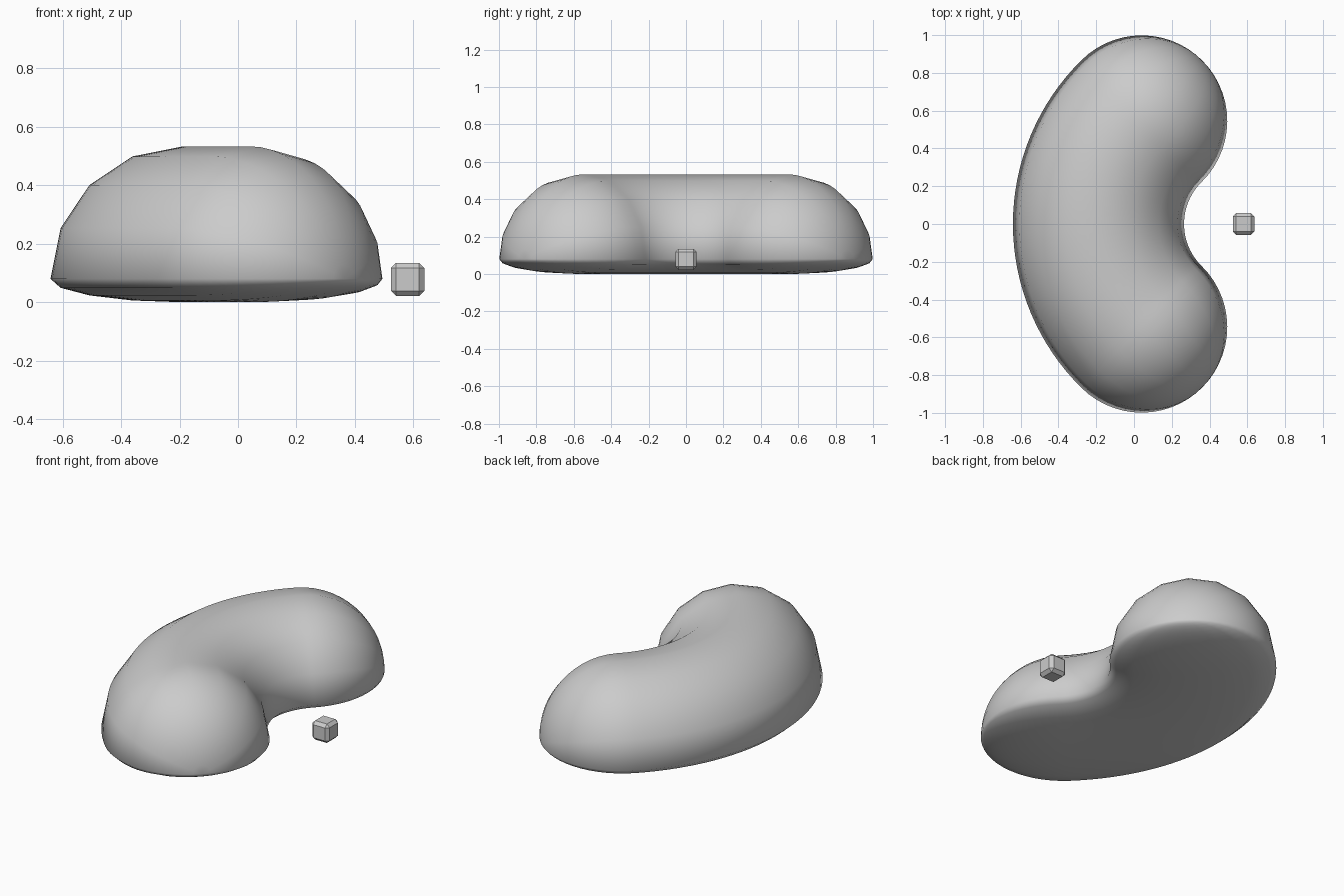
import bpy, bmesh
from math import sin, cos, pi, radians

if "Cube" in bpy.data.objects:
    bpy.data.objects.remove(bpy.data.objects["Cube"])

PIVOT_X, BEND_R, TUBE_R = 0.577, 0.765, 0.453   # bend centre, spine radius, body radius
RIM_Z, SIDES = 0.08, 16                         # height of the rim, cross-section sides
END = radians(45.5)
CAP, SPINE = 14, 32


def finish(bm, name, smooth):
    bmesh.ops.recalc_face_normals(bm, faces=bm.faces)
    for f in bm.faces:
        f.smooth = smooth
    mesh = bpy.data.meshes.new(name)
    bm.to_mesh(mesh)
    bm.free()
    ob = bpy.data.objects.new(name, mesh)
    bpy.context.collection.objects.link(ob)
    return ob


def spine_point(phi, push):
    """Point on the curved spine, pushed along its tangent."""
    return (PIVOT_X - BEND_R * cos(phi) + push * sin(phi),
            BEND_R * sin(phi) + push * cos(phi))


# Stations along the body: (spine angle, tangent push, section radius)
start = [(-END, -TUBE_R * cos(a), TUBE_R * sin(a))
         for a in (pi / 2 * i / CAP for i in range(1, CAP))]
middle = [(END * (2 * i / SPINE - 1), 0, TUBE_R) for i in range(SPINE + 1)]
finish_cap = [(-p, -d, r) for p, d, r in reversed(start)]

# Kidney-shaped body: domed top, shallow belly underneath
bm = bmesh.new()
rings = []
for phi, push, r in start + middle + finish_cap:
    cx, cy = spine_point(phi, push)
    ring = []
    for k in range(SIDES):
        t = 2 * pi * k / SIDES
        out, up = r * cos(t), r * sin(t)
        if up < 0:
            up *= RIM_Z / TUBE_R
        ring.append(bm.verts.new((cx - out * cos(phi), cy + out * sin(phi), RIM_Z + up)))
    rings.append(ring)
for a, b in zip(rings, rings[1:]):
    for k in range(SIDES):
        n = (k + 1) % SIDES
        bm.faces.new((a[k], a[n], b[n], b[k]))
# Close both tips with a fan
for ring, s in ((rings[0], -1), (rings[-1], 1)):
    x, y = spine_point(s * END, s * TUBE_R)
    tip = bm.verts.new((x, y, RIM_Z))
    for k in range(SIDES):
        bm.faces.new((ring[k], ring[(k + 1) % SIDES], tip))
finish(bm, "kidney_body", True)

# Small chamfered cube at the bend centre
bm = bmesh.new()
bmesh.ops.create_cube(bm, size=0.114)
bmesh.ops.bevel(bm, geom=bm.edges[:], offset=0.018, segments=1, affect='EDGES')
cube = finish(bm, "small_cube", False)
cube.location = (0.58, 0, 0.078)
